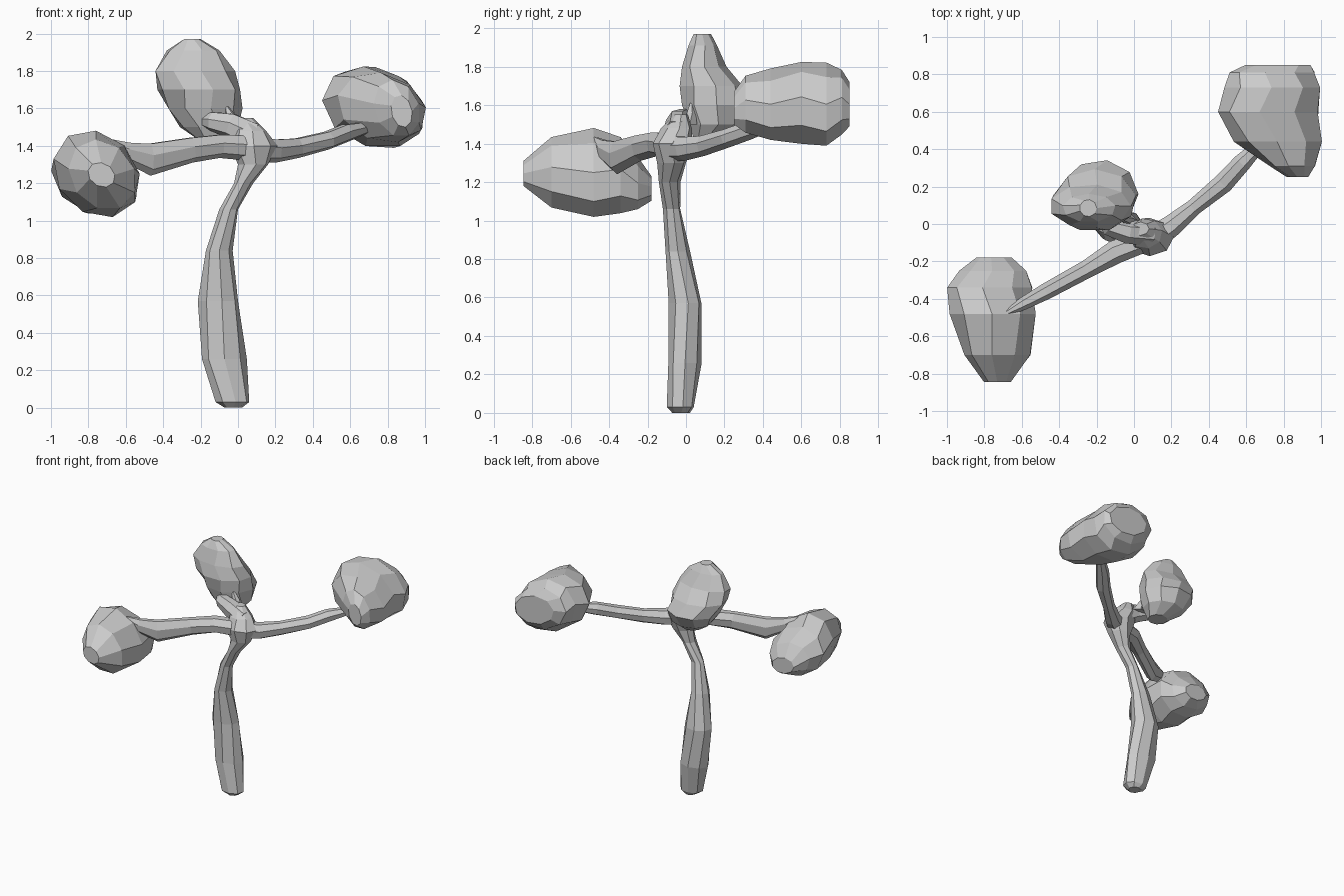
import bpy, bmesh
from math import cos, sin, tau
from mathutils import Vector


def loft(name, rings):
    """Skin a list of equal-sided rings into one closed, flat-shaded mesh."""
    bm = bmesh.new()
    loops = [[bm.verts.new(p) for p in r] for r in rings]
    n = len(loops[0])
    for a, b in zip(loops, loops[1:]):
        for i in range(n):
            j = (i + 1) % n
            bm.faces.new((a[i], a[j], b[j], b[i]))
    bm.faces.new(loops[0])
    bm.faces.new(loops[-1])
    bmesh.ops.recalc_face_normals(bm, faces=bm.faces)
    me = bpy.data.meshes.new(name)
    bm.to_mesh(me)
    bm.free()
    ob = bpy.data.objects.new(name, me)
    bpy.context.collection.objects.link(ob)
    return ob


def ring(c, u, v, n, turn=0.0):
    return [c + u * cos(tau * (i + turn) / n) + v * sin(tau * (i + turn) / n)
            for i in range(n)]


def stack(name, axis, stations, n, grow=1.0, skew=0.0):
    """Stations: position on axis, then min/max of the two other axes."""
    others = [a for a in range(3) if a != axis]
    rings = []
    for k, (p, a0, a1, b0, b1) in enumerate(stations):
        c, u, v = Vector(), Vector(), Vector()
        c[axis] = p
        c[others[0]], c[others[1]] = (a0 + a1) / 2, (b0 + b1) / 2
        u[others[0]], v[others[1]] = grow * (a1 - a0) / 2, grow * (b1 - b0) / 2
        v[others[0]] = skew * (a1 - a0)
        rings.append(ring(c, u, v, n, 0.25 * (k % 2)))
    return loft(name, rings)


def branch(name, path, n=7):
    """Path: x, y, z, horizontal radius, vertical radius."""
    pts = [Vector(p[:3]) for p in path]
    rings = []
    for k, p in enumerate(path):
        t = (pts[min(k + 1, len(pts) - 1)] - pts[max(k - 1, 0)]).normalized()
        side = t.cross(Vector((0, 0, 1))).normalized()
        rings.append(ring(pts[k], side * p[3], side.cross(t) * p[4], n, 0.25))
    return loft(name, rings)


# Curved trunk with the swollen fork at its top
stack("trunk", 2, [
    (0.00, -0.07, 0.02, -0.07, 0.02), (0.03, -0.12, 0.06, -0.10, 0.04),
    (0.26, -0.19, 0.045, -0.09, 0.08), (0.57, -0.215, 0.00, -0.09, 0.08),
    (0.84, -0.17, -0.03, -0.105, 0.02), (1.06, -0.10, 0.00, -0.12, -0.03),
    (1.20, -0.02, 0.08, -0.14, -0.03), (1.30, 0.00, 0.16, -0.15, 0.00),
    (1.40, -0.04, 0.21, -0.17, 0.03), (1.48, -0.03, 0.15, -0.13, 0.03),
    (1.55, -0.01, 0.08, -0.06, 0.01)], 8, 1.02)

# Three branches
branch("right_branch", [
    (0.10, -0.08, 1.38, .07, .07), (0.20, -0.01, 1.375, .06, .065),
    (0.32, 0.09, 1.39, .045, .055), (0.48, 0.22, 1.43, .055, .05),
    (0.58, 0.33, 1.47, .05, .05), (0.70, 0.45, 1.50, .03, .03)])
branch("left_branch", [
    (0.06, -0.09, 1.39, .06, .07), (-0.10, -0.15, 1.40, .065, .065),
    (-0.25, -0.24, 1.38, .05, .07), (-0.47, -0.36, 1.33, .045, .09),
    (-0.60, -0.43, 1.37, .035, .055), (-0.69, -0.48, 1.42, .015, .02)])
branch("upper_branch", [
    (0.08, -0.05, 1.45, .07, .08), (-0.04, -0.04, 1.51, .065, .07),
    (-0.13, -0.01, 1.53, .055, .055), (-0.20, 0.07, 1.54, .03, .03)])

# Splintered tip on the upper branch
stack("branch_splinter", 2, [
    (1.50, -0.09, 0.02, -0.02, 0.06), (1.56, -0.07, -0.01, 0.0, 0.05),
    (1.61, -0.07, -0.05, 0.02, 0.04)], 5)

# Foliage clumps
stack("left_foliage", 1, [
    (-0.845, -0.80, -0.66, 1.18, 1.31), (-0.70, -0.90, -0.55, 1.06, 1.43),
    (-0.48, -0.98, -0.53, 1.02, 1.48), (-0.34, -0.99, -0.54, 1.03, 1.43),
    (-0.25, -0.93, -0.58, 1.06, 1.33), (-0.18, -0.84, -0.65, 1.10, 1.23)],
    9, 1.02, -0.1)
stack("right_foliage", 1, [
    (0.25, 0.82, 0.93, 1.50, 1.67), (0.31, 0.73, 0.97, 1.45, 1.75),
    (0.44, 0.54, 1.00, 1.42, 1.79), (0.60, 0.46, 0.99, 1.39, 1.82),
    (0.73, 0.49, 0.99, 1.39, 1.82), (0.81, 0.52, 0.97, 1.44, 1.78),
    (0.85, 0.60, 0.94, 1.49, 1.72)], 9, 1.02, -0.1)
stack("upper_foliage", 2, [
    (1.43, -0.21, -0.06, 0.04, 0.18), (1.50, -0.31, 0.00, 0.01, 0.28),
    (1.60, -0.38, 0.02, -0.02, 0.34), (1.70, -0.43, 0.01, -0.04, 0.29),
    (1.80, -0.45, -0.02, -0.02, 0.21), (1.91, -0.38, -0.10, 0.01, 0.16),
    (1.97, -0.29, -0.20, 0.04, 0.13)], 9, 1.02)
